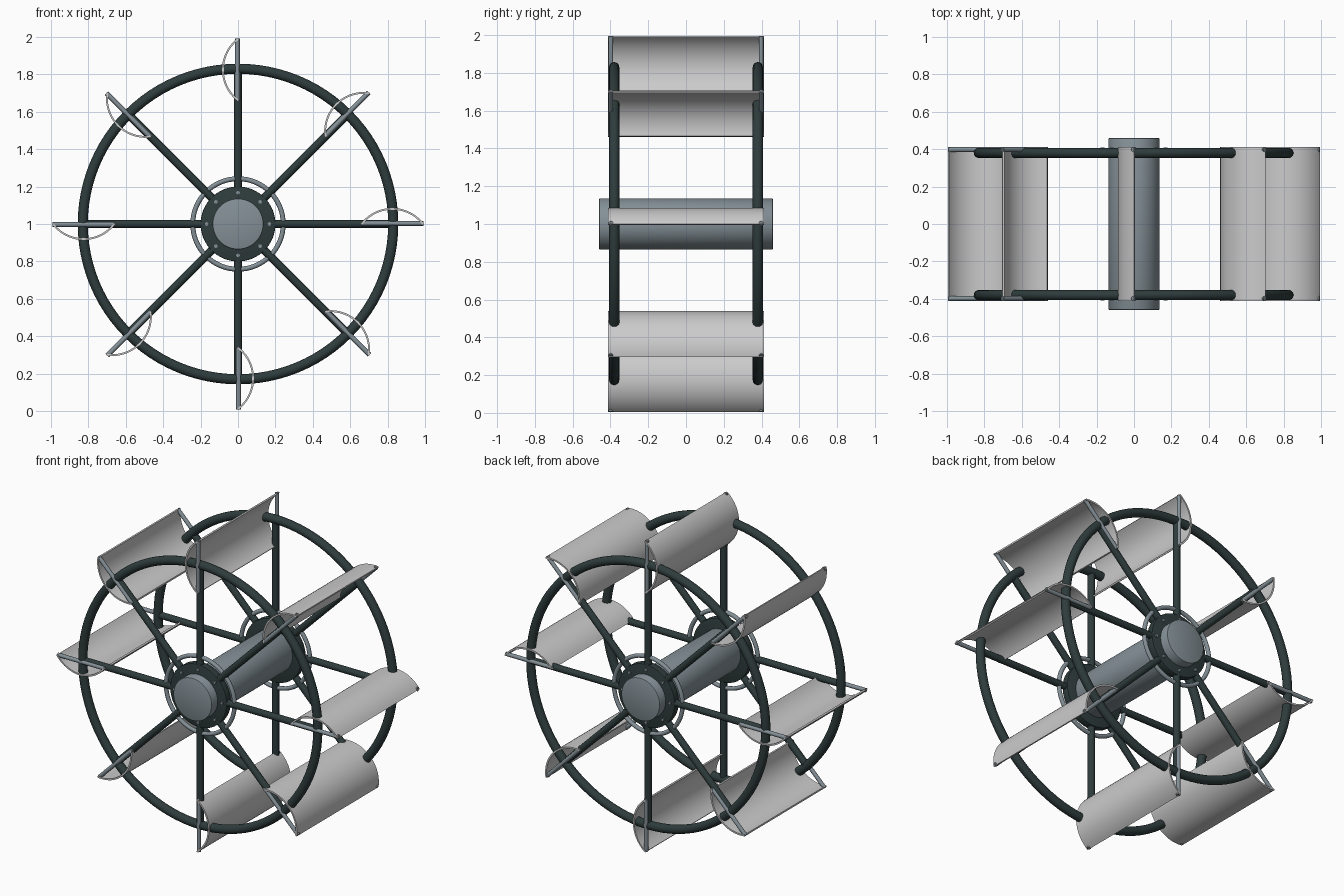
import bpy, bmesh
from math import pi, sin, cos, asin, radians
from mathutils import Matrix, Vector

if "Cube" in bpy.data.objects:
    bpy.data.objects.remove(bpy.data.objects["Cube"])

C = Matrix.Translation((0, 0, 1))          # wheel centre
N = 8                                      # number of spokes and paddles
Y = 0.38                                   # side ring offset


def material(name, rgb):
    m = bpy.data.materials.new(name)
    m.diffuse_color = (*rgb, 1)
    m.use_nodes = True
    m.node_tree.nodes["Principled BSDF"].inputs["Base Color"].default_value = m.diffuse_color
    return m


DARK = material("dark_iron", (0.028, 0.045, 0.045))
STEEL = material("steel", (0.23, 0.28, 0.31))
PALE = material("pale_sheet", (0.58, 0.58, 0.55))


def finish(bm, name, mat, matrix=C, angle=40):
    bmesh.ops.recalc_face_normals(bm, faces=bm.faces)
    me = bpy.data.meshes.new(name)
    bm.to_mesh(me)
    bm.free()
    ob = bpy.data.objects.new(name, me)
    bpy.context.collection.objects.link(ob)
    me.materials.append(mat)
    ob.matrix_world = matrix
    bpy.ops.object.select_all(action='DESELECT')
    ob.select_set(True)
    bpy.context.view_layer.objects.active = ob
    bpy.ops.object.shade_smooth_by_angle(angle=radians(angle))
    return ob


def rod(name, p, q, r, mat, matrix=C, seg=24, bevel=0.0):
    """Capped cylinder from p to q."""
    p, q = Vector(p), Vector(q)
    d = q - p
    bm = bmesh.new()
    bmesh.ops.create_cone(bm, cap_ends=True, segments=seg, radius1=r, radius2=r, depth=d.length)
    if bevel:
        rim = [e for e in bm.edges if abs(e.verts[0].co.z - e.verts[1].co.z) < 1e-5]
        bmesh.ops.bevel(bm, geom=rim, offset=bevel, segments=2, profile=0.5, affect='EDGES')
    rot = d.to_track_quat('Z', 'Y').to_matrix().to_4x4()
    bm.transform(Matrix.Translation((p + q) / 2) @ rot)
    return finish(bm, name, mat, matrix)


def ring(name, y, R, r, mat, n=96, k=16):
    """Torus around the y axis."""
    bm = bmesh.new()
    v = [[bm.verts.new(((R + r * cos(2 * pi * j / k)) * cos(2 * pi * i / n),
                        y + r * sin(2 * pi * j / k),
                        (R + r * cos(2 * pi * j / k)) * sin(2 * pi * i / n)))
          for j in range(k)] for i in range(n)]
    for i in range(n):
        for j in range(k):
            a, b = v[i], v[(i + 1) % n]
            bm.faces.new((a[j], b[j], b[(j + 1) % k], a[(j + 1) % k]))
    return finish(bm, name, mat)


def paddle(name, matrix, r0=0.655, r1=0.995, sag=0.086, t=0.01, w=0.413, n=20):
    """Curved sheet: an arc profile with thickness, extruded along y."""
    h = (r1 - r0) / 2
    R = (h * h + sag * sag) / (2 * sag)
    half = asin(h / R)
    arc = [-half + 2 * half * i / n for i in range(n + 1)]
    mid = (r0 + r1) / 2
    outline = [(mid + q * sin(a), q * cos(a) - R + sag)
               for q, seq in ((R, arc), (R - t, arc[::-1])) for a in seq]
    bm = bmesh.new()
    f = bm.faces.new([bm.verts.new((x, -w, z)) for x, z in outline])
    ext = bmesh.ops.extrude_face_region(bm, geom=[f])
    bmesh.ops.translate(bm, vec=(0, 2 * w, 0),
                        verts=[g for g in ext["geom"] if isinstance(g, bmesh.types.BMVert)])
    return finish(bm, name, PALE, matrix)


# axle drum
rod("axle_drum", (0, -0.46, 0), (0, 0.46, 0), 0.136, STEEL, seg=64, bevel=0.006)

# side rims, hub flanges and thin hub rings
for side, s in (("front", -1), ("back", 1)):
    ring(side + "_rim", s * Y, 0.83, 0.027, DARK)
    ring(side + "_hub_ring", s * Y, 0.242, 0.013, STEEL, 64, 12)
    rod(side + "_hub_flange", (0, s * 0.355, 0), (0, s * 0.4, 0), 0.2, DARK, seg=64, bevel=0.004)

# spokes, bolts, paddle braces and paddles
for i in range(N):
    M = C @ Matrix.Rotation(-2 * pi * i / N, 4, 'Y')
    paddle(f"paddle_{i}", M)
    for side, s in (("front", -1), ("back", 1)):
        rod(f"{side}_spoke_{i}", (0.14, s * Y, 0), (0.83, s * Y, 0), 0.021, DARK, M, 16)
        rod(f"{side}_bolt_{i}", (0.168, s * 0.39, 0), (0.168, s * 0.408, 0), 0.01, STEEL, M, 12)
        rod(f"{side}_paddle_brace_{i}", (0.66, s * 0.398, 0.003), (0.992, s * 0.398, 0.003),
            0.0125, STEEL, M, 12)
